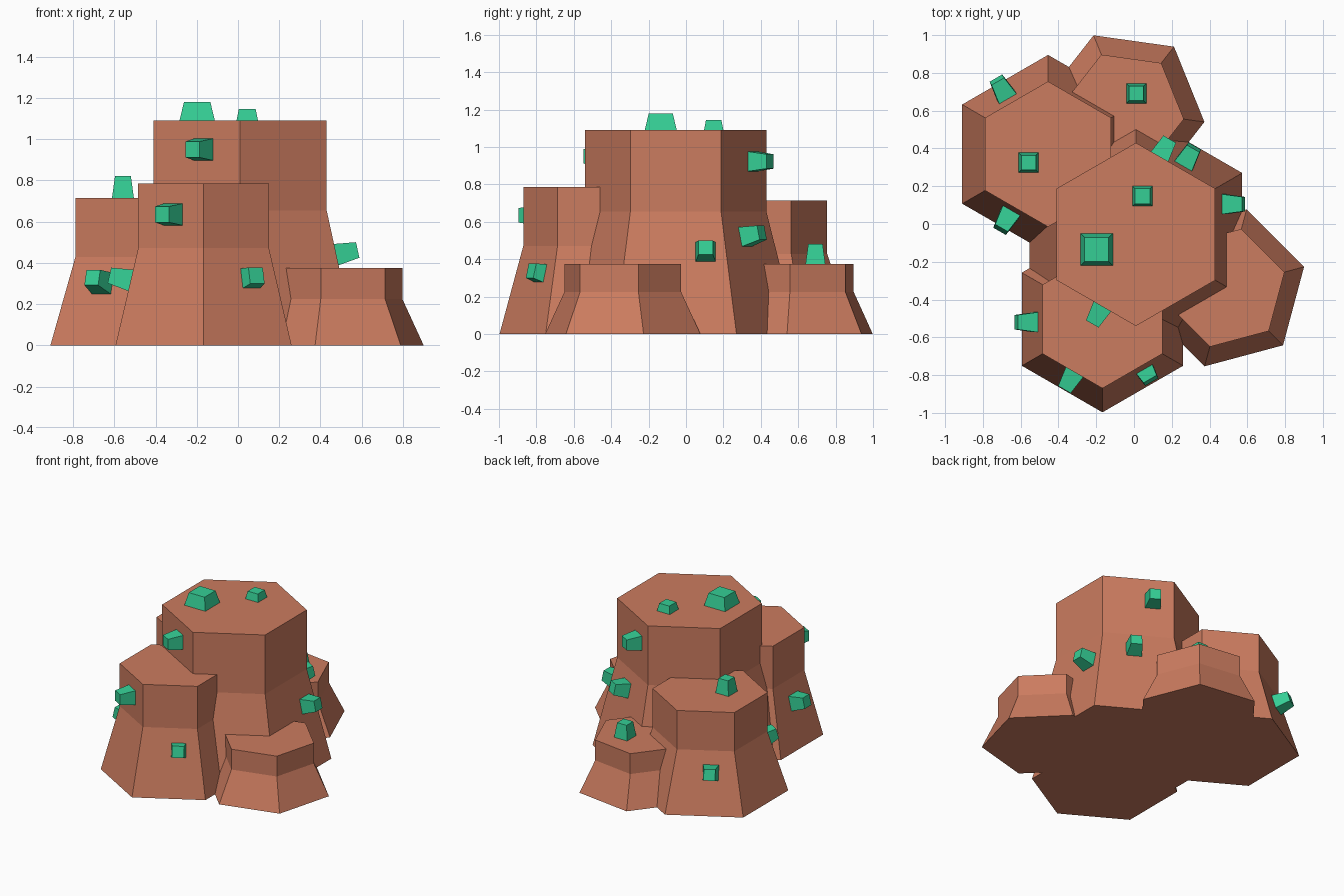
import bpy, bmesh, math
from mathutils import Matrix, Vector

if "Cube" in bpy.data.objects:
    bpy.data.objects.remove(bpy.data.objects["Cube"])


def material(name, colour):
    m = bpy.data.materials.new(name)
    m.diffuse_color = (*colour, 1)
    m.use_nodes = True
    m.node_tree.nodes["Principled BSDF"].inputs["Base Color"].default_value = m.diffuse_color
    return m


ROCK = material("red_rock", (0.60, 0.20, 0.115))
GREEN = material("green_crystal", (0.035, 0.62, 0.30))

# Column: centre x, y, base radius, top radius, height, angle of first corner
COLUMNS = {
    "main": (0.01, -0.055, 0.65, 0.485, 1.09, 30),
    "front": (-0.167, -0.504, 0.493, 0.366, 0.785, 30),
    "left": (-0.455, 0.37, 0.525, 0.385, 0.715, 30),
    "right": (0.485, -0.338, 0.43, 0.323, 0.375, 15),
    "back": (-0.053, 0.60, 0.43, 0.32, 0.375, -8),
}
BREAK = 0.6  # share of the height that flares


def finish(name, bm, mat):
    bmesh.ops.recalc_face_normals(bm, faces=bm.faces)
    mesh = bpy.data.meshes.new(name)
    bm.to_mesh(mesh)
    bm.free()
    mesh.materials.append(mat)
    obj = bpy.data.objects.new(name, mesh)
    bpy.context.collection.objects.link(obj)
    return obj


def column(name, x, y, r0, r1, h, turn):
    bm = bmesh.new()
    rings = []
    for r, z in ((r0, 0), (r1, h * BREAK), (r1, h)):
        rings.append([bm.verts.new((x + r * math.cos(a), y + r * math.sin(a), z))
                      for a in (math.radians(turn + 60 * i) for i in range(6))])
    bm.faces.new(rings[0])
    bm.faces.new(rings[2])
    for lo, hi in zip(rings, rings[1:]):
        for i in range(6):
            j = (i + 1) % 6
            bm.faces.new((lo[i], lo[j], hi[j], hi[i]))
    return finish(name, bm, ROCK)


def crystal(name, pos, normal, tangent, base=0.108, tip=0.077, height=0.106):
    # Tapered block, its base sunk slightly into the rock
    sink = 0.008
    bm = bmesh.new()
    bmesh.ops.create_cone(bm, cap_ends=True, segments=4, radius1=base / math.sqrt(2),
                          radius2=tip / math.sqrt(2), depth=height + sink)
    bm.transform(Matrix.Translation((0, 0, (height - sink) / 2))
                 @ Matrix.Rotation(math.pi / 4, 4, 'Z'))
    rot = Matrix((tangent, normal.cross(tangent), normal)).transposed().to_4x4()
    bm.transform(Matrix.Translation(pos) @ rot)
    return finish(name, bm, GREEN)


def wall_crystal(name, col, angle, offset, z, **size):
    # Seat a crystal on the column face that looks toward the given angle
    x, y, r0, r1, h, _ = COLUMNS[col]
    k = math.cos(math.pi / 6)
    zb = h * BREAK
    flare = max(0, 1 - z / zb)
    apothem = k * (r1 + (r0 - r1) * flare)
    slope = k * (r0 - r1) / zb if flare else 0
    a = math.radians(angle)
    out = Vector((math.cos(a), math.sin(a), 0))
    side = Vector((-math.sin(a), math.cos(a), 0))
    normal = (out + Vector((0, 0, slope))).normalized()
    pos = Vector((x, y, z)) + out * apothem + side * offset
    crystal(name, pos, normal, side, **size)


# Rock columns, merged into one solid
parts = [column(n + "_column", *c) for n, c in COLUMNS.items()]
rock = parts[0]
for other in parts[1:]:
    mod = rock.modifiers.new("join", 'BOOLEAN')
    mod.operation = 'UNION'
    mod.solver = 'EXACT'
    mod.object = other
merged = bpy.data.meshes.new_from_object(
    rock.evaluated_get(bpy.context.evaluated_depsgraph_get()))
rock.modifiers.clear()
rock.data = merged
rock.name = "rock_columns"
for other in parts[1:]:
    bpy.data.objects.remove(other)
bm = bmesh.new()
bm.from_mesh(merged)
bmesh.ops.dissolve_limit(bm, angle_limit=0.01, verts=bm.verts, edges=bm.edges)
bm.to_mesh(merged)
bm.free()

# Crystals on the flat tops
UP, X = Vector((0, 0, 1)), Vector((1, 0, 0))
crystal("large_top_crystal", (-0.198, -0.135, 1.09), UP, X, 0.175, 0.128, 0.09)
crystal("small_top_crystal", (0.045, 0.148, 1.09), UP, X, 0.107, 0.082, 0.055)
crystal("left_top_crystal", (-0.558, 0.325, 0.715), UP, X)
crystal("back_top_crystal", (0.012, 0.692, 0.375), UP, X)

# Crystals on the walls: column, face angle, sideways offset, height
WALLS = [
    ("main", 240, 0.037, 0.95),
    ("main", 0, 0.16, 0.44),
    ("main", 60, -0.036, 0.52),
    ("main", 60, 0.097, 0.923),
    ("front", 240, 0.012, 0.635),
    ("front", 180, 0.016, 0.315),
    ("left", 240, -0.018, 0.30),
    ("left", 120, 0.038, 0.285),
]
for i, w in enumerate(WALLS):
    wall_crystal(f"wall_crystal_{i + 1}", *w)
wall_crystal("sunken_wall_crystal", "front", 300, 0.06, 0.325,
             base=0.1, tip=0.08, height=0.06)
